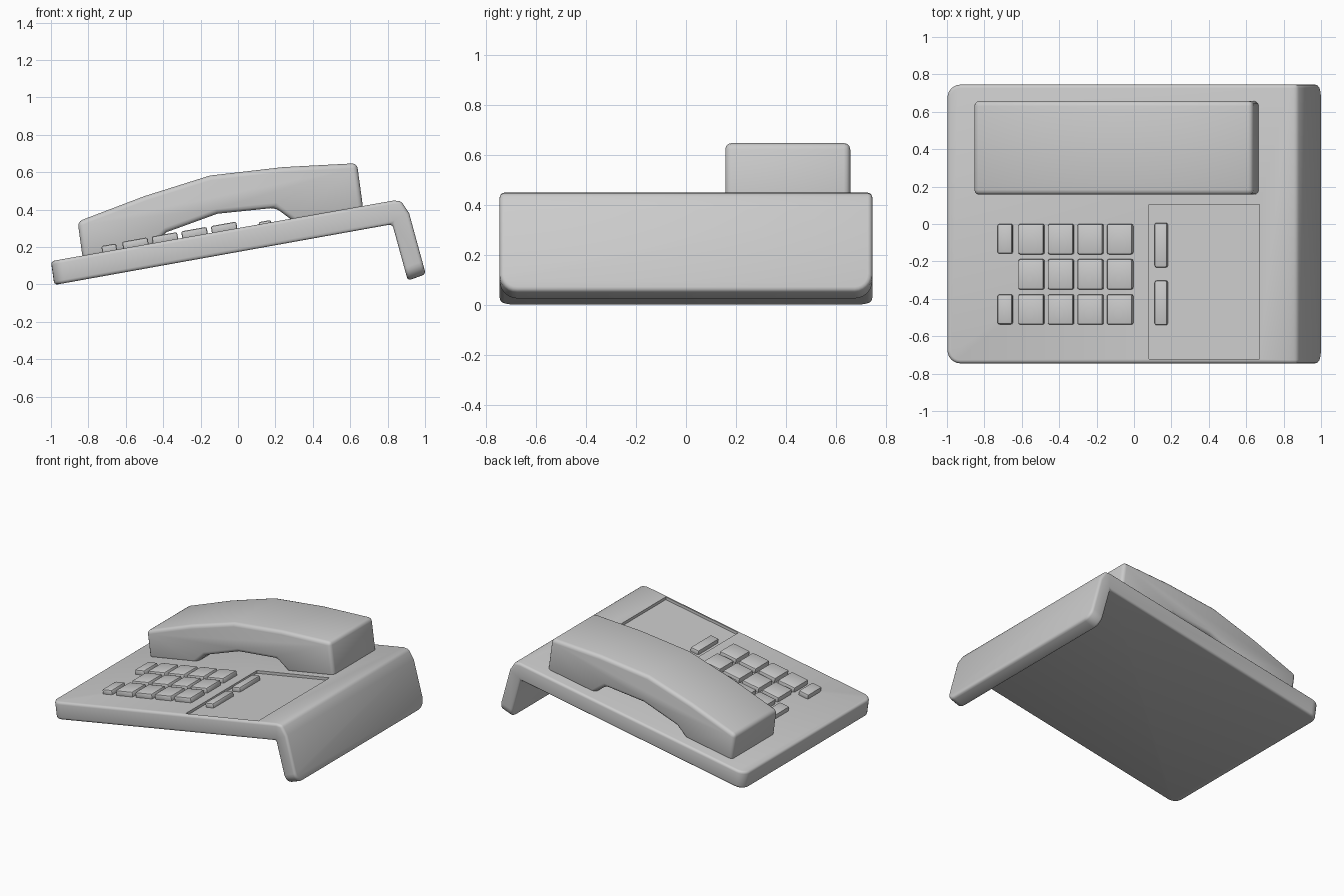
import bpy, bmesh, math

if "Cube" in bpy.data.objects:
    bpy.data.objects.remove(bpy.data.objects["Cube"])

SLOPE = 0.177
TILT = -math.atan(SLOPE)


def top_z(x):
    return 0.301 + SLOPE * x


def prism(name, pts, y0, y1):
    """Extrude an x-z profile along y."""
    bm = bmesh.new()
    face = bm.faces.new([bm.verts.new((x, y0, z)) for x, z in pts])
    ext = bmesh.ops.extrude_face_region(bm, geom=[face])
    for v in ext["geom"]:
        if isinstance(v, bmesh.types.BMVert):
            v.co.y = y1
    bmesh.ops.recalc_face_normals(bm, faces=bm.faces)
    mesh = bpy.data.meshes.new(name)
    bm.to_mesh(mesh)
    bm.free()
    ob = bpy.data.objects.new(name, mesh)
    bpy.context.collection.objects.link(ob)
    return ob


def add_bevel(ob, width, segments=3):
    m = ob.modifiers.new("Bevel", 'BEVEL')
    m.width, m.segments = width, segments
    m.limit_method, m.angle_limit = 'ANGLE', math.radians(30)


def finish(ob):
    bpy.ops.object.select_all(action='DESELECT')
    ob.select_set(True)
    bpy.context.view_layer.objects.active = ob
    for m in list(ob.modifiers):
        bpy.ops.object.modifier_apply(modifier=m.name)
    bpy.ops.object.shade_smooth_by_angle(angle=math.radians(32))


# Base: sloping slab bent down into a rear leg
base = prism("base", [(-0.982, -0.003), (0.825, 0.322), (0.908, 0.02), (1.004, 0.055),
                      (0.915, 0.38), (0.872, 0.446), (0.83, 0.448), (-1.0, 0.124)],
             -0.745, 0.745)
# Rounded plan corners at the low end and at the foot
bm = bmesh.new()
bm.from_mesh(base.data)
corners = [e for e in bm.edges
           if abs(e.verts[0].co.y - e.verts[1].co.y) < 1e-4
           and (max(v.co.x for v in e.verts) < -0.9
                or (min(v.co.x for v in e.verts) > 0.9 and max(v.co.z for v in e.verts) < 0.1))]
bmesh.ops.bevel(bm, geom=corners, offset=0.07, segments=6, profile=0.5, affect='EDGES')
bm.to_mesh(base.data)
bm.free()
add_bevel(base, 0.018)

# Shallow recessed panel
x0, x1, d = 0.08, 0.67, 0.02
cutter = prism("panel_cutter", [(x0, top_z(x0) - d), (x1, top_z(x1) - d),
                                (x1, top_z(x1) + 0.1), (x0, top_z(x0) + 0.1)], -0.722, 0.105)
cutter.hide_render = True
cut = base.modifiers.new("Recess", 'BOOLEAN')
cut.object, cut.operation, cut.solver = cutter, 'DIFFERENCE', 'EXACT'
finish(base)
bpy.data.objects.remove(cutter)

# Handset: angular arch resting on two ends
handset = prism("handset", [(-0.83, 0.135), (-0.46, 0.20), (-0.38, 0.28), (-0.11, 0.378),
                            (0.20, 0.41), (0.30, 0.335), (0.67, 0.40), (0.636, 0.648),
                            (0.24, 0.627), (-0.15, 0.582), (-0.50, 0.472), (-0.857, 0.336)],
                0.157, 0.657)
add_bevel(handset, 0.026)
finish(handset)


def key(name, xa, xb, ya, yb, height, sink=0.01):
    """Rounded button standing on the sloped top."""
    xc = (xa + xb) / 2
    bpy.ops.mesh.primitive_cube_add(size=1)
    ob = bpy.context.object
    ob.name = name
    depth = height + sink
    for v in ob.data.vertices:
        v.co.x *= xb - xa
        v.co.y *= yb - ya
        v.co.z *= depth
    ob.location = (xc, (ya + yb) / 2, top_z(xc) + (height - sink) / 2)
    ob.rotation_euler.y = TILT
    add_bevel(ob, 0.01, 2)
    finish(ob)


# Number keys: four columns by three rows
for c in range(4):
    for r in range(3):
        xa, yb = -0.617 + c * 0.158, -r * 0.188
        key(f"number_key_{c}_{r}", xa, xa + 0.138, yb - 0.162, yb, 0.036)

# Function keys beside the pad and in the panel
for i, yb in enumerate((0.0, -0.377)):
    key(f"side_key_{i}", -0.728, -0.648, yb - 0.159, yb, 0.033)
for i, yb in enumerate((0.006, -0.303)):
    key(f"panel_key_{i}", 0.112, 0.18, yb - 0.238, yb, 0.012, 0.03)
